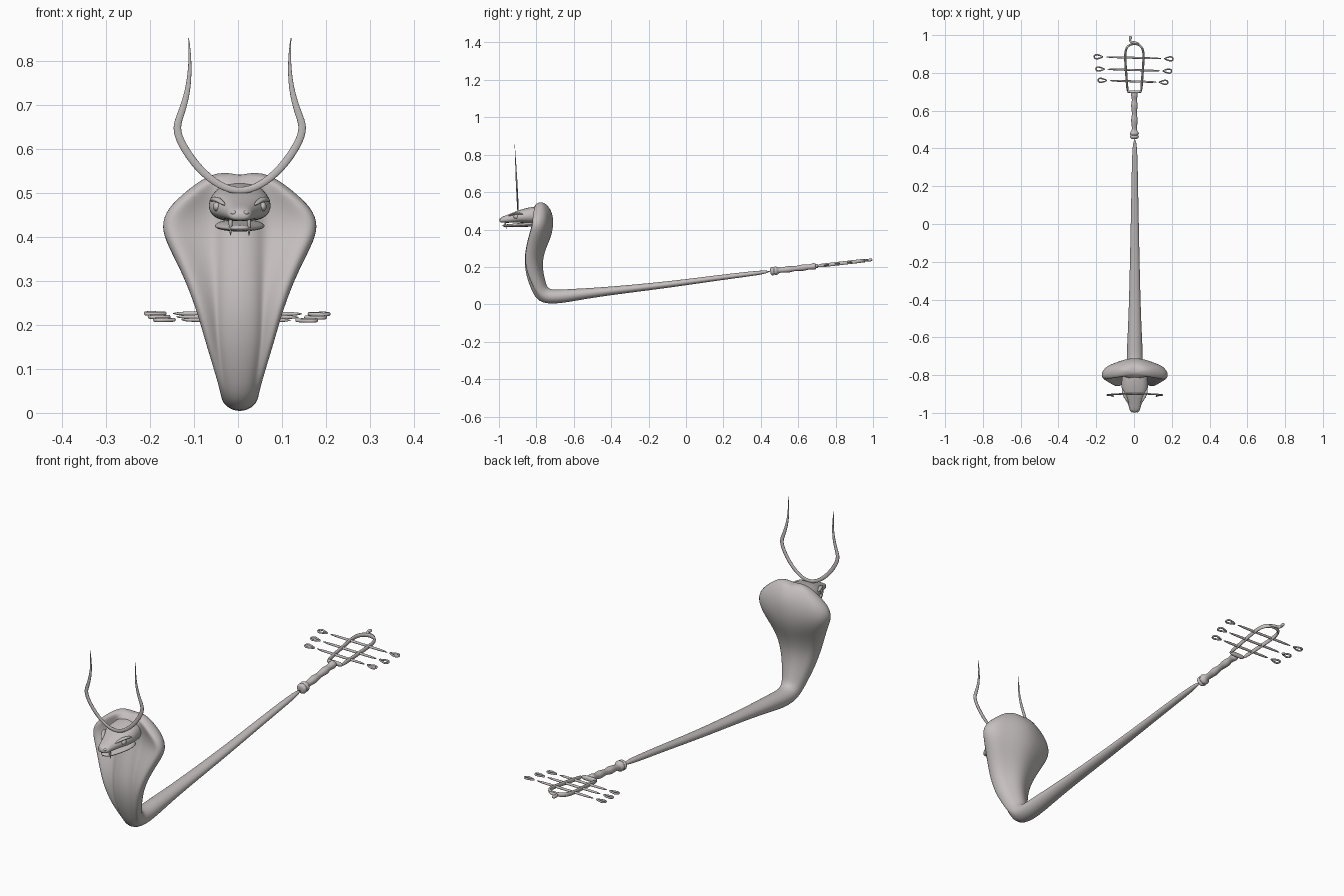
import bpy, bmesh, math
from mathutils import Vector as V

cube = bpy.data.objects.get("Cube")
if cube:
    bpy.data.objects.remove(cube)

COLOR = (0.56, 0.52, 0.52, 1)
mat = bpy.data.materials.new("warm_grey")
mat.use_nodes = True
mat.diffuse_color = COLOR
bsdf = mat.node_tree.nodes["Principled BSDF"]
bsdf.inputs["Base Color"].default_value = COLOR
bsdf.inputs["Roughness"].default_value = 0.6

CX = 0.004  # centre line of the snake


def loft(name, rings, closed=False, levels=2):
    """Skin a list of point rings and smooth the result."""
    bm = bmesh.new()
    rows = [[bm.verts.new(p) for p in ring] for ring in rings]
    n = len(rows[0])
    pairs = list(zip(rows, rows[1:]))
    if closed:
        pairs.append((rows[-1], rows[0]))
    else:
        bm.faces.new(rows[0])
        bm.faces.new(rows[-1])
    for a, b in pairs:
        for i in range(n):
            j = (i + 1) % n
            bm.faces.new((a[i], a[j], b[j], b[i]))
    bmesh.ops.recalc_face_normals(bm, faces=bm.faces)
    for f in bm.faces:
        f.smooth = True
    me = bpy.data.meshes.new(name)
    bm.to_mesh(me)
    bm.free()
    me.materials.append(mat)
    ob = bpy.data.objects.new(name, me)
    bpy.context.collection.objects.link(ob)
    if levels:
        sub = ob.modifiers.new("smooth", "SUBSURF")
        sub.levels = sub.render_levels = levels
    return ob


def tube(name, path, radii, normal, flat=1.0, closed=False, sides=8):
    """Sweep an ellipse along a planar path; flat scales it along the normal."""
    path = [V(p) for p in path]
    normal = V(normal).normalized()
    n = len(path)
    if not isinstance(radii, (list, tuple)):
        radii = [radii] * n
    rings = []
    for i, p in enumerate(path):
        a = path[i - 1] if i or closed else p
        b = path[(i + 1) % n] if i < n - 1 or closed else p
        side = (b - a).normalized().cross(normal)
        ring = []
        for k in range(sides):
            t = math.tau * k / sides
            r = radii[i] * 1.1
            ring.append(p + side * (r * math.cos(t)) + normal * (r * flat * math.sin(t)))
        rings.append(ring)
    return loft(name, rings, closed)


# Body: y, z, half depth, half width, hood amount
body = [
    (.46, .177, .012, .013, 0), (.2, .146, .014, .017, 0), (-.1, .104, .017, .023, 0),
    (-.46, .066, .023, .031, 0), (-.62, .048, .034, .039, 0), (-.70, .039, .037, .042, 0),
    (-.765, .045, .046, .042, .1), (-.79, .10, .043, .058, .5), (-.81, .17, .047, .08, .8),
    (-.815, .24, .05, .102, 1), (-.80, .31, .053, .132, 1), (-.778, .37, .058, .165, 1),
    (-.765, .42, .058, .182, 1), (-.765, .47, .056, .166, 1), (-.775, .51, .05, .122, .8),
    (-.785, .537, .038, .08, .5), (-.79, .548, .018, .04, 0),
]


def body_ring(i):
    y, z, d, w, f = body[i]
    a, b = body[max(i - 1, 0)], body[min(i + 1, len(body) - 1)]
    t = V((0, b[0] - a[0], b[1] - a[1])).normalized()
    back = V((0, t.z, -t.y))
    ub = min(.04 / w, .55)  # belly strip keeps a constant width
    hood = [(0, 1), (.3, .85), (.6, .5), (.85, .2), (1, -.5), (.9, -1.1),
            (.65, -.8), (ub + .1, -.5), (ub, -.88), (0, -1.05)]
    half = []
    for k, (u, v) in enumerate(hood):
        s = math.pi * k / (len(hood) - 1)
        half.append((u * f + math.sin(s) * (1 - f), v * f + math.cos(s) * (1 - f)))
    outline = half + [(-u, v) for u, v in half[-2:0:-1]]
    ring = []
    for u, v in outline:
        p = V((CX + u * w * 1.03, y, z)) + back * (v * d * 1.02)
        if z > .5:  # shallow dip in the crest
            p.z -= .014 * math.exp(-(u * w / .03) ** 2)
        ring.append(p)
    return ring


loft("hooded_body", [body_ring(i) for i in range(len(body))])


# Head and jaw: y, z, half width, half height
def head_loft(name, rows, power):
    rings = []
    for y, z, w, h in rows:
        ring = []
        for k in range(12):
            t = math.tau * k / 12
            c, s = math.cos(t), math.sin(t)
            x = math.copysign(abs(c) ** power, c) * w
            if s > 0:
                x *= 1 - .15 * s
            ring.append((CX + x, y, z + math.copysign(abs(s) ** power, s) * h))
        rings.append(ring)
    loft(name, rings)


head_loft("head", [(-.76, .48, .06, .05), (-.83, .477, .074, .045), (-.88, .472, .074, .037),
                   (-.915, .466, .054, .03), (-.955, .457, .036, .022),
                   (-.985, .452, .029, .016), (-.998, .448, .02, .009)], .75)
head_loft("lower_jaw", [(-.80, .43, .058, .014), (-.87, .425, .062, .012), (-.92, .422, .044, .01),
                        (-.96, .42, .028, .008), (-.982, .421, .018, .005)], .8)


def ball(name, loc, size):
    bpy.ops.mesh.primitive_uv_sphere_add(segments=16, ring_count=10, location=loc)
    ob = bpy.context.object
    ob.name = name
    ob.scale = size
    ob.data.materials.append(mat)
    bpy.ops.object.shade_smooth()


for side, sx in (("left", 1), ("right", -1)):
    ball(side + "_eye", (CX + sx * .052, -.908, .469), (.009, .014, .011))
    tube(side + "_brow", [(CX + sx * .066, -.87, .482), (CX + sx * .058, -.90, .488),
                          (CX + sx * .044, -.925, .482), (CX + sx * .034, -.95, .472)],
         [.004, .009, .008, .003], (0, 0, 1), .7)
    ball(side + "_nostril", (CX + sx * .014, -.991, .455), (.007, .006, .005))
    tube(side + "_fang", [(CX + sx * .021, -.968, .445), (CX + sx * .021, -.966, .42),
                          (CX + sx * .021, -.958, .402)], [.005, .004, .0006], (1, 0, 0))

# Lyre-shaped horns in one sweep across the brow
horn = [(.117, .858, .001), (.112, .805, .003), (.116, .737, .006), (.133, .68, .008),
        (.146, .65, .009), (.134, .612, .009), (.095, .555, .009), (.045, .514, .008)]
left = [((CX + x, -.898 - .05 * (z - .5), z), r) for x, z, r in horn]
right = [((2 * CX - p[0], p[1], p[2]), r) for p, r in left]
sweep = left + [((CX, -.898, .502), .008)] + right[::-1]
tube("horns", [p for p, r in sweep], [r for p, r in sweep], (0, 1, 0.05), .5)


# Rattle end: everything lies in one gently rising plane
def at(x, y):
    return (x + .002, y, .176 + .115 * (y - .45))


UP = (0, -.115, 1)

turned = [(.45, .013), (.455, .02), (.465, .024), (.471, .016), (.477, .024), (.487, .021),
          (.495, .012), (.52, .013), (.55, .018), (.575, .012), (.60, .013), (.63, .018),
          (.655, .011), (.675, .016), (.69, .017), (.697, .01)]
tube("turned_handle", [at(0, y) for y, r in turned], [r for y, r in turned], UP, sides=12)

arch = [(.036, .70), (.040, .75), (.045, .82), (.050, .89), (.046, .925), (.030, .948)]
loop = [at(x, y) for x, y in arch] + [at(0, .956)] + [at(-x, y) for x, y in arch[::-1]]
tube("rattle_frame", loop, .006, UP, 1.6)
tube("frame_base", [at(-.042, .70), at(0, .70), at(.042, .70)], .008, UP, 1.4)
tube("frame_finial", [at(.028, .953), at(.0, .962), at(-.02, .962), at(-.024, .975), at(-.02, .988),
                      at(-.021, .997)], [.005, .007, .007, .006, .009, .004], UP)

# Cross rods with teardrop loops at both ends
for i, (y, x0, x1) in enumerate([(.88, -.216, .208), (.815, -.207, .2), (.755, -.195, .18)]):
    slope = -.012 / (x1 - x0)

    def rod_point(x, dy=0):
        return at(x, y + slope * x + dy)

    inner = (x0 + .055, x1 - .055)
    tube("cross_rod_%d" % (i + 1), [rod_point(inner[0]), rod_point(0), rod_point(inner[1])], .0055, UP)
    for end, start, way in (("right", inner[0], -1), ("left", inner[1], 1)):
        drop = [(0, 0), (.02, .006), (.038, .012), (.049, .009), (.053, 0),
                (.049, -.009), (.038, -.012), (.02, -.006)]
        tube("rod_loop_%s_%d" % (end, i + 1),
             [rod_point(start + way * a, b) for a, b in drop], .0045, UP, closed=True, sides=6)
